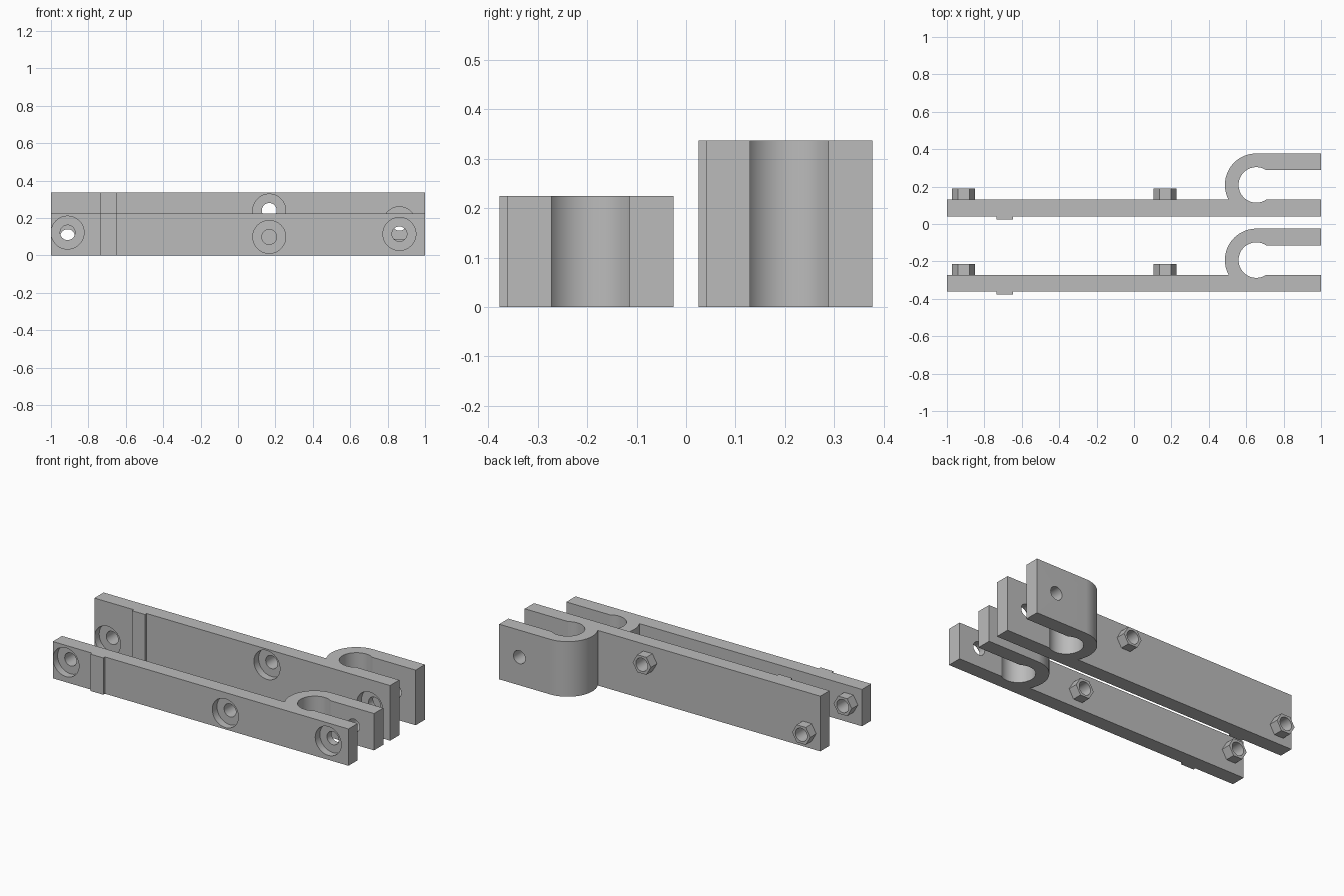
import bpy, bmesh, math
from mathutils import Matrix, Vector

cube = bpy.data.objects.get("Cube")
if cube:
    bpy.data.objects.remove(cube, do_unlink=True)

grey = bpy.data.materials.new("plain grey")
grey.use_nodes = True
colour = (0.5, 0.5, 0.5, 1)
grey.diffuse_color = colour
grey.node_tree.nodes["Principled BSDF"].inputs["Base Color"].default_value = colour

# Depths measured from the front of the raised rib
PLATE_FRONT, PLATE_BACK = 0.016, 0.105
ARM_FRONT, ARM_BACK = 0.263, 0.352
BOSS_BACK = 0.164
BORE_DEPTH = 0.045
CX, CY = 0.654, 0.184          # hook centre
R_IN, R_OUT = 0.095, 0.168     # hook radii


def arc(radius, start, end, steps=32):
    return [(CX + radius * math.cos(start + (end - start) * i / steps),
             CY + radius * math.sin(start + (end - start) * i / steps))
            for i in range(steps + 1)]


def new_object(name, bm):
    bmesh.ops.recalc_face_normals(bm, faces=bm.faces)
    mesh = bpy.data.meshes.new(name)
    bm.to_mesh(mesh)
    bm.free()
    mesh.materials.append(grey)
    obj = bpy.data.objects.new(name, mesh)
    bpy.context.collection.objects.link(obj)
    return obj


def rod(name, x, z, y0, y1, radius, sides):
    """Cylinder or prism lying along y, with corners pointing along x."""
    bm = bmesh.new()
    place = (Matrix.Translation((x, (y0 + y1) / 2, z))
             @ Matrix.Rotation(math.pi / 2, 4, 'X')
             @ Matrix.Rotation(math.pi / 2, 4, 'Z'))
    bmesh.ops.create_cone(bm, cap_ends=True, segments=sides, radius1=radius,
                          radius2=radius, depth=y1 - y0, matrix=place)
    # make sure the first corner lies on the x axis
    if sides == 6 and max(v.co.x for v in bm.verts) - x < radius * 0.95:
        bmesh.ops.rotate(bm, verts=bm.verts, cent=Vector((x, 0, z)),
                         matrix=Matrix.Rotation(math.pi / 6, 3, 'Y'))
    return new_object(name, bm)


def combine(body, tool, operation):
    mod = body.modifiers.new("combine", 'BOOLEAN')
    mod.operation = operation
    mod.solver = 'EXACT'
    mod.object = tool
    bpy.context.view_layer.objects.active = body
    bpy.ops.object.modifier_apply(modifier=mod.name)
    bpy.data.objects.remove(tool, do_unlink=True)


def hooked_bar(name, y, height, holes):
    """Holes are (x, z, has a hexagonal boss)."""
    # Plate, rib and hook drawn as one outline seen from above
    neck = math.asin((ARM_FRONT - CY) / R_IN)
    root = math.pi + math.asin((CY - PLATE_BACK) / R_OUT)
    outline = [(-1, PLATE_FRONT), (-0.735, PLATE_FRONT), (-0.735, 0),
               (-0.647, 0), (-0.647, PLATE_FRONT), (1, PLATE_FRONT),
               (1, PLATE_BACK)]
    outline += arc(R_IN, -neck, neck - 2 * math.pi, 40)
    outline += [(1, ARM_FRONT), (1, ARM_BACK)]
    outline += arc(R_OUT, math.pi / 2, root)
    outline += [(-1, PLATE_BACK)]
    bm = bmesh.new()
    face = bm.faces.new([bm.verts.new((px, y + py, 0)) for px, py in outline])
    side = bmesh.ops.extrude_face_region(bm, geom=[face])["geom"]
    bmesh.ops.translate(bm, vec=(0, 0, height),
                        verts=[g for g in side if isinstance(g, bmesh.types.BMVert)])
    body = new_object(name, bm)

    # Hexagonal bosses, counterbores and through holes
    for x, z, boss in holes:
        if boss:
            combine(body, rod("boss", x, z, y + PLATE_BACK - 0.02,
                              y + BOSS_BACK, 0.0615, 6), 'UNION')
        combine(body, rod("counterbore", x, z, y - 0.1,
                          y + PLATE_FRONT + BORE_DEPTH, 0.088, 48), 'DIFFERENCE')
        combine(body, rod("hole", x, z, y - 0.1, y + 0.5, 0.04, 32), 'DIFFERENCE')

    bpy.ops.object.select_all(action='DESELECT')
    body.select_set(True)
    bpy.context.view_layer.objects.active = body
    bpy.ops.object.shade_smooth_by_angle(angle=math.radians(25))


hooked_bar("short_hooked_bar", -0.377, 0.225,
           [(-0.911, 0.122, True), (0.167, 0.099, True), (0.863, 0.115, False)])
hooked_bar("tall_hooked_bar", 0.025, 0.337,
           [(-0.911, 0.1, True), (0.167, 0.24, True), (0.863, 0.172, False)])
